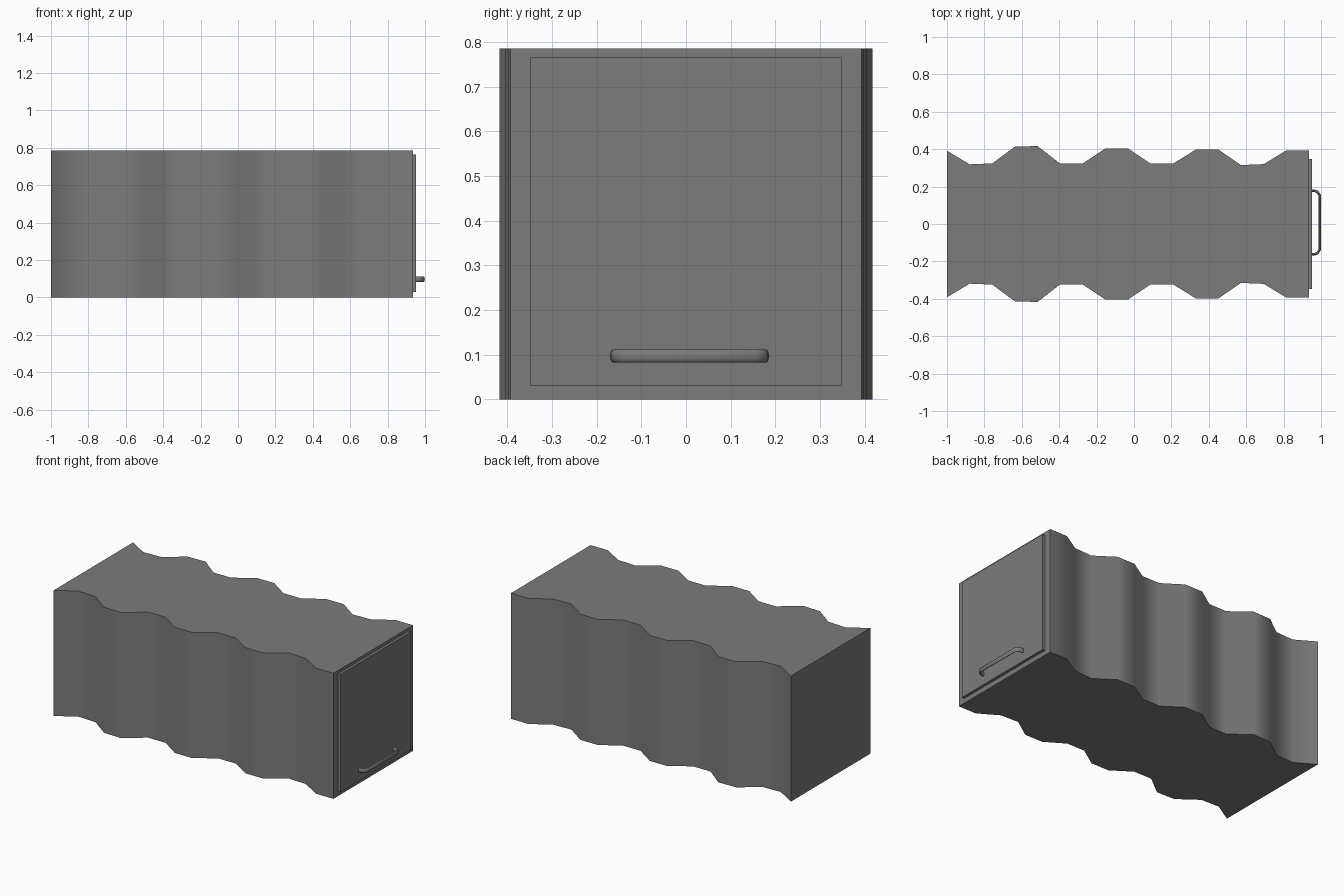
import bpy, bmesh, math
from mathutils import Vector

cube = bpy.data.objects.get("Cube")
if cube:
    bpy.data.objects.remove(cube, do_unlink=True)

grey = bpy.data.materials.new("mid_grey")
grey.use_nodes = True
colour = (0.2, 0.2, 0.2, 1)
grey.diffuse_color = colour
grey.node_tree.nodes["Principled BSDF"].inputs["Base Color"].default_value = colour


def finish(name, bm, angle=None):
    """Turn a bmesh into a named grey object, optionally smoothed."""
    bmesh.ops.recalc_face_normals(bm, faces=bm.faces)
    mesh = bpy.data.meshes.new(name)
    bm.to_mesh(mesh)
    bm.free()
    mesh.materials.append(grey)
    obj = bpy.data.objects.new(name, mesh)
    bpy.context.collection.objects.link(obj)
    if angle:
        bpy.ops.object.select_all(action='DESELECT')
        obj.select_set(True)
        bpy.context.view_layer.objects.active = obj
        bpy.ops.object.shade_smooth_by_angle(angle=math.radians(angle))
    return obj


# Wavy body: evenly spaced outline, mirrored front to back, then raised
FACE_X, HEIGHT = 0.935, 0.785
half_depths = [0.392, 0.319, 0.324, 0.413, 0.417, 0.323, 0.323, 0.404, 0.404,
               0.323, 0.323, 0.398, 0.398, 0.315, 0.32, 0.393, 0.393]
step = (FACE_X + 1) / (len(half_depths) - 1)
side = [(-1 + i * step, d) for i, d in enumerate(half_depths)]
outline = [(x, -d) for x, d in side] + [(x, d) for x, d in reversed(side)]
bm = bmesh.new()
base = bm.faces.new([bm.verts.new((x, y, 0)) for x, y in outline])
top = bmesh.ops.extrude_face_region(bm, geom=[base], use_keep_orig=True)["geom"]
bmesh.ops.translate(bm, vec=(0, 0, HEIGHT),
                    verts=[g for g in top if isinstance(g, bmesh.types.BMVert)])
finish("drawer_body", bm, 50)

# Raised front panel
bm = bmesh.new()
bmesh.ops.create_cube(bm, size=1)
bmesh.ops.scale(bm, vec=(0.018, 0.696, 0.735), verts=bm.verts)
bmesh.ops.translate(bm, vec=(FACE_X + 0.008, 0, 0.3975), verts=bm.verts)
finish("front_panel", bm)

# Bar handle: oval section swept along a bracket-shaped path
path = [Vector(p) for p in [(0.945, -0.163), (0.968, -0.161), (0.98, -0.156),
                            (0.992, -0.139), (0.992, 0.155), (0.98, 0.172),
                            (0.968, 0.177), (0.945, 0.179)]]
SIDES, THICK, TALL, HANDLE_Z = 12, 0.007, 0.0145, 0.097
bm = bmesh.new()
rings = []
for i, p in enumerate(path):
    before = (p - path[max(i - 1, 0)]).normalized()
    after = (path[min(i + 1, len(path) - 1)] - p).normalized()
    along = (before + after).normalized()
    across = Vector((along.y, -along.x))
    ring = []
    for k in range(SIDES):
        a = math.tau * k / SIDES
        q = p + across * THICK * math.cos(a)
        ring.append(bm.verts.new((q.x, q.y, HANDLE_Z + TALL * math.sin(a))))
    rings.append(ring)
for r, s in zip(rings, rings[1:]):
    for k in range(SIDES):
        n = (k + 1) % SIDES
        bm.faces.new((r[k], r[n], s[n], s[k]))
bm.faces.new(rings[0])
bm.faces.new(rings[-1])
finish("bar_handle", bm, 60)
